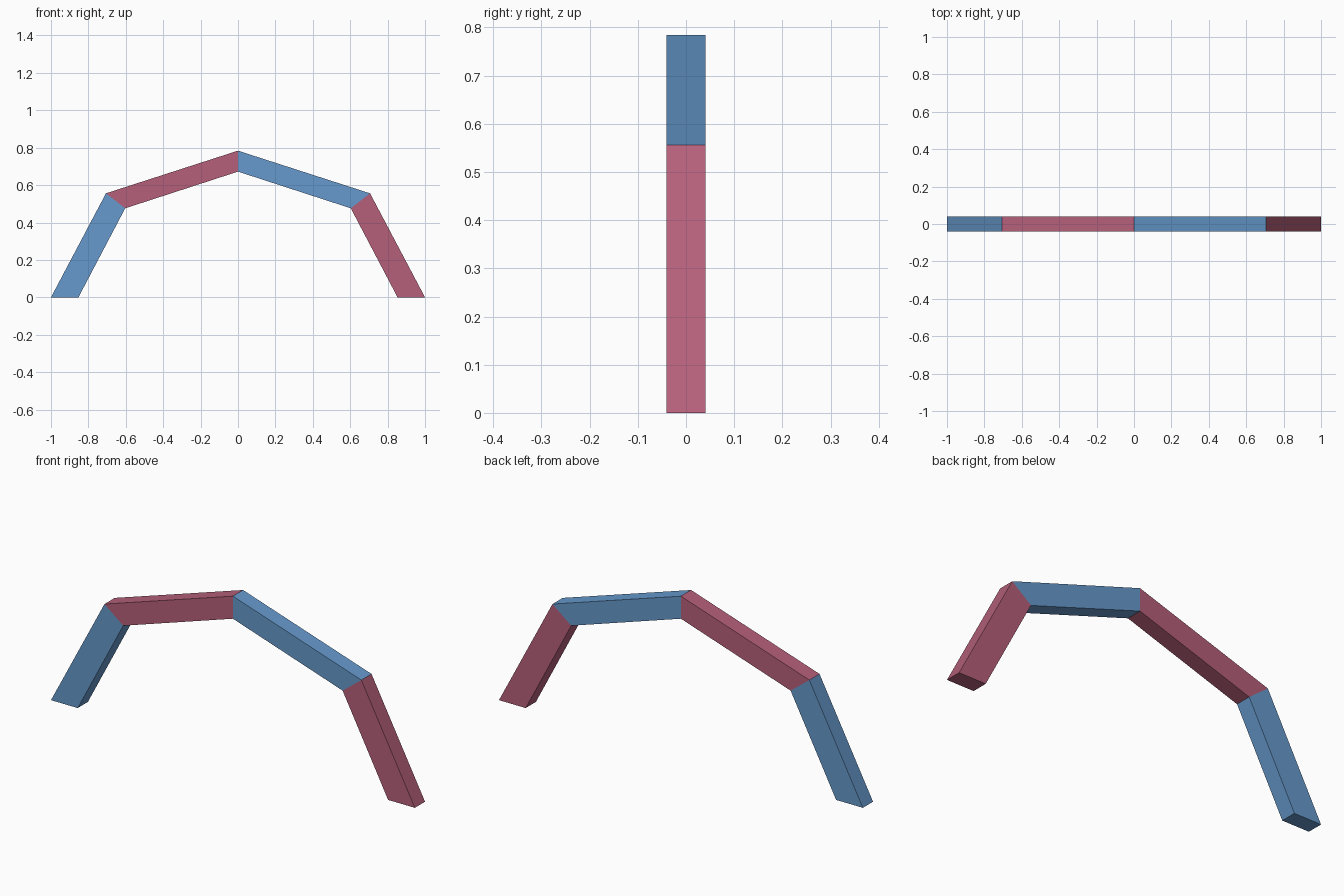
import bpy, bmesh

if "Cube" in bpy.data.objects:
    bpy.data.objects.remove(bpy.data.objects["Cube"])

DEPTH = 0.08  # front-to-back thickness

# Outer and inner outlines of the half arch, from foot to crown
OUTER = [(1.0, 0.0), (0.706, 0.556), (0.0, 0.784)]
INNER = [(0.853, 0.0), (0.603, 0.476), (0.0, 0.672)]


def material(name, rgb):
    m = bpy.data.materials.new(name)
    m.diffuse_color = (*rgb, 1.0)
    m.use_nodes = True
    m.node_tree.nodes["Principled BSDF"].inputs["Base Color"].default_value = m.diffuse_color
    return m


blue = material("blue", (0.133, 0.319, 0.604))
red = material("red", (0.462, 0.117, 0.195))


def beam(name, i, side, mat):
    """Mitred beam between outline points i and i+1, on side -1 or +1."""
    profile = [OUTER[i], OUTER[i + 1], INNER[i + 1], INNER[i]]
    bm = bmesh.new()
    face = bm.faces.new([bm.verts.new((side * x, -DEPTH / 2, z)) for x, z in profile])
    ext = bmesh.ops.extrude_face_region(bm, geom=[face], use_keep_orig=True)
    verts = [g for g in ext["geom"] if isinstance(g, bmesh.types.BMVert)]
    bmesh.ops.translate(bm, verts=verts, vec=(0, DEPTH, 0))
    bmesh.ops.recalc_face_normals(bm, faces=bm.faces)
    mesh = bpy.data.meshes.new(name)
    bm.to_mesh(mesh)
    bm.free()
    mesh.materials.append(mat)
    bpy.context.collection.objects.link(bpy.data.objects.new(name, mesh))


# Legs and rafters, colours alternating along the arch
for side, word, leg, rafter in ((-1, "left", blue, red), (1, "right", red, blue)):
    beam(word + "_leg", 0, side, leg)
    beam(word + "_rafter", 1, side, rafter)
